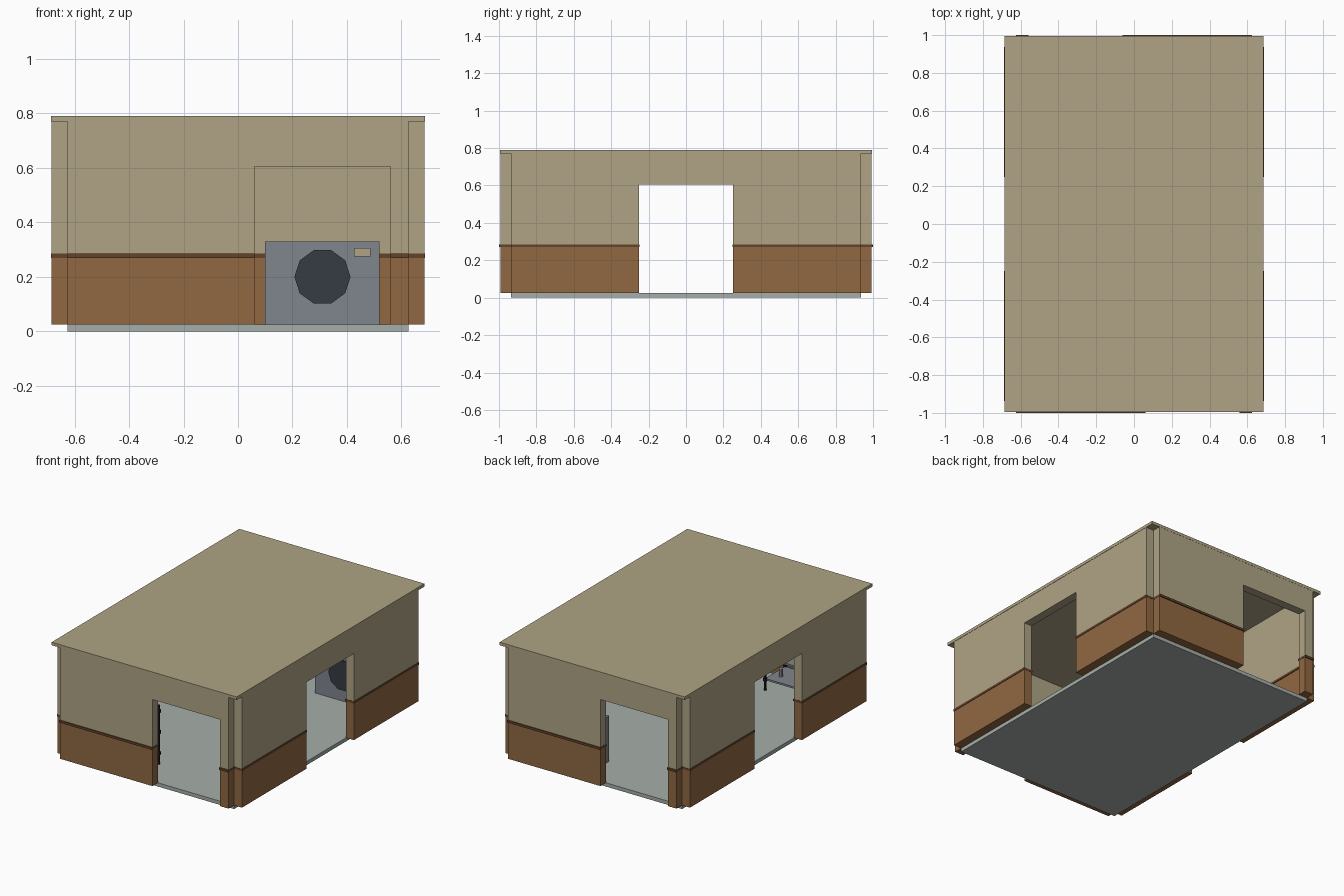
import bpy, bmesh, math
from mathutils import Matrix, Vector

if "Cube" in bpy.data.objects:
    bpy.data.objects.remove(bpy.data.objects["Cube"])


def mat(name, r, g, b):
    lin = lambda c: (c / 255 / 12.92) if c < 10 else ((c / 255 + 0.055) / 1.055) ** 2.4
    m = bpy.data.materials.new(name)
    m.diffuse_color = (lin(r), lin(g), lin(b), 1)
    m.use_nodes = True
    m.node_tree.nodes["Principled BSDF"].inputs["Base Color"].default_value = m.diffuse_color
    return m


BEIGE = mat("beige_plaster", 175, 164, 133)
BROWN = mat("brown_panelling", 144, 104, 66)
TRIM = mat("dark_wood_trim", 100, 68, 42)
FLOOR = mat("pale_grey_floor", 166, 174, 167)
STEEL = mat("blue_grey_metal", 128, 133, 141)
DARK = mat("dark_glass", 54, 60, 67)
BLACK = mat("black_metal", 30, 31, 33)
CAN = mat("light_grey_tin", 160, 163, 165)


def finish(name, bm, mats, rot=0):
    bm.transform(Matrix.Rotation(rot, 4, 'Z'))
    bmesh.ops.recalc_face_normals(bm, faces=bm.faces)
    me = bpy.data.meshes.new(name)
    bm.to_mesh(me)
    bm.free()
    for m in mats:
        me.materials.append(m)
    ob = bpy.data.objects.new(name, me)
    bpy.context.collection.objects.link(ob)
    return ob


def box(name, x, y, z, m, rot=0):
    """Box from (min, max) pairs, then turned about the z axis."""
    bm = bmesh.new()
    bmesh.ops.create_cube(bm, size=1)
    for v in bm.verts:
        v.co = [r[0] if c < 0 else r[1] for c, r in zip(v.co, (x, y, z))]
    return finish(name, bm, [m], rot)


def cylinder(name, centre, r, h, sides, m, tilt=None, spin=0):
    bm = bmesh.new()
    bmesh.ops.create_cone(bm, cap_ends=True, segments=sides, radius1=r, radius2=r, depth=h)
    bm.transform(Matrix.Rotation(spin, 4, 'Z'))
    if tilt:
        bm.transform(Matrix.Rotation(tilt, 4, 'X'))
    bm.transform(Matrix.Translation(centre))
    return finish(name, bm, [m])


Z0, Z1, DOOR, RAIL = 0.025, 0.77, 0.605, 0.277


def wall(name, half, a, b, inner, outer, rot, proud):
    """Wall with a doorway from a to b, brown below the rail and beige above."""
    outline = [(-half, Z0), (a, Z0), (a, DOOR), (b, DOOR), (b, Z0),
               (half, Z0), (half, Z1), (-half, Z1)]
    bm = bmesh.new()
    face = bm.faces.new([bm.verts.new((u, -inner, z)) for u, z in outline])
    ext = bmesh.ops.extrude_face_region(bm, geom=[face])
    for v in ext["geom"]:
        if isinstance(v, bmesh.types.BMVert):
            v.co.y = -outer
    bmesh.ops.bisect_plane(bm, geom=bm.verts[:] + bm.edges[:] + bm.faces[:],
                           plane_co=(0, 0, RAIL), plane_no=(0, 0, 1))
    for f in bm.faces:
        f.material_index = 1 if f.calc_center_median().z < RAIL else 0
    finish(name, bm, [BEIGE, BROWN], rot)
    # Dado rail on both sides of the wall
    for side, lo, hi in (("left", -half, a), ("right", b, half)):
        box(f"{name}_rail_{side}", (lo - 0.001, hi + 0.001),
            (-outer - proud, -inner + 0.005), (0.27, 0.285), TRIM, rot)


# Floor slab and flat roof
box("floor", (-0.625, 0.625), (-0.935, 0.935), (0, 0.025), FLOOR)
box("roof", (-0.686, 0.686), (-0.994, 0.994), (Z1, 0.79), BEIGE)

# Four walls: opposite walls are half-turn copies
for i, (fa, sa) in enumerate((("front", "right"), ("back", "left"))):
    turn = i * math.pi
    wall(f"{fa}_wall", 0.625, 0.06, 0.56, 0.935, 0.993, turn, 0.007)
    wall(f"{sa}_wall", 0.935, -0.25, 0.25, 0.625, 0.684, turn + math.pi / 2, 0.003)

# Washing machine against the back wall
box("washer_body", (0.10, 0.52), (0.67, 0.925), (Z0, 0.33), STEEL)
cylinder("washer_door", (0.31, 0.667, 0.2), 0.103, 0.014, 10, DARK,
         tilt=math.pi / 2, spin=math.pi / 2)
box("washer_panel", (0.425, 0.486), (0.664, 0.672), (0.275, 0.305), BEIGE)

# Storage rack against the front wall
X0, X1, Y0, Y1, TOP = -0.53, -0.09, -0.92, -0.71, 0.42
LEVELS = (0.098, 0.24, 0.38)
for i, (x, y) in enumerate([(x, y) for x in (X0, X1) for y in (Y0, Y1)]):
    cylinder(f"rack_post_{i}", (x, y, (Z0 + TOP) / 2), 0.008, TOP - Z0, 8, BLACK)
    for j, z in enumerate(LEVELS):
        cylinder(f"rack_collar_{i}_{j}", (x, y, z), 0.012, 0.022, 8, BLACK)
for j, z in enumerate(LEVELS):
    box(f"rack_shelf_{j}", (X0, X1), (Y0, Y1), (z - 0.006, z + 0.006), STEEL)

# Tin on the bottom shelf
cylinder("tin", (-0.15, -0.79, 0.131), 0.013, 0.054, 10, CAN)
